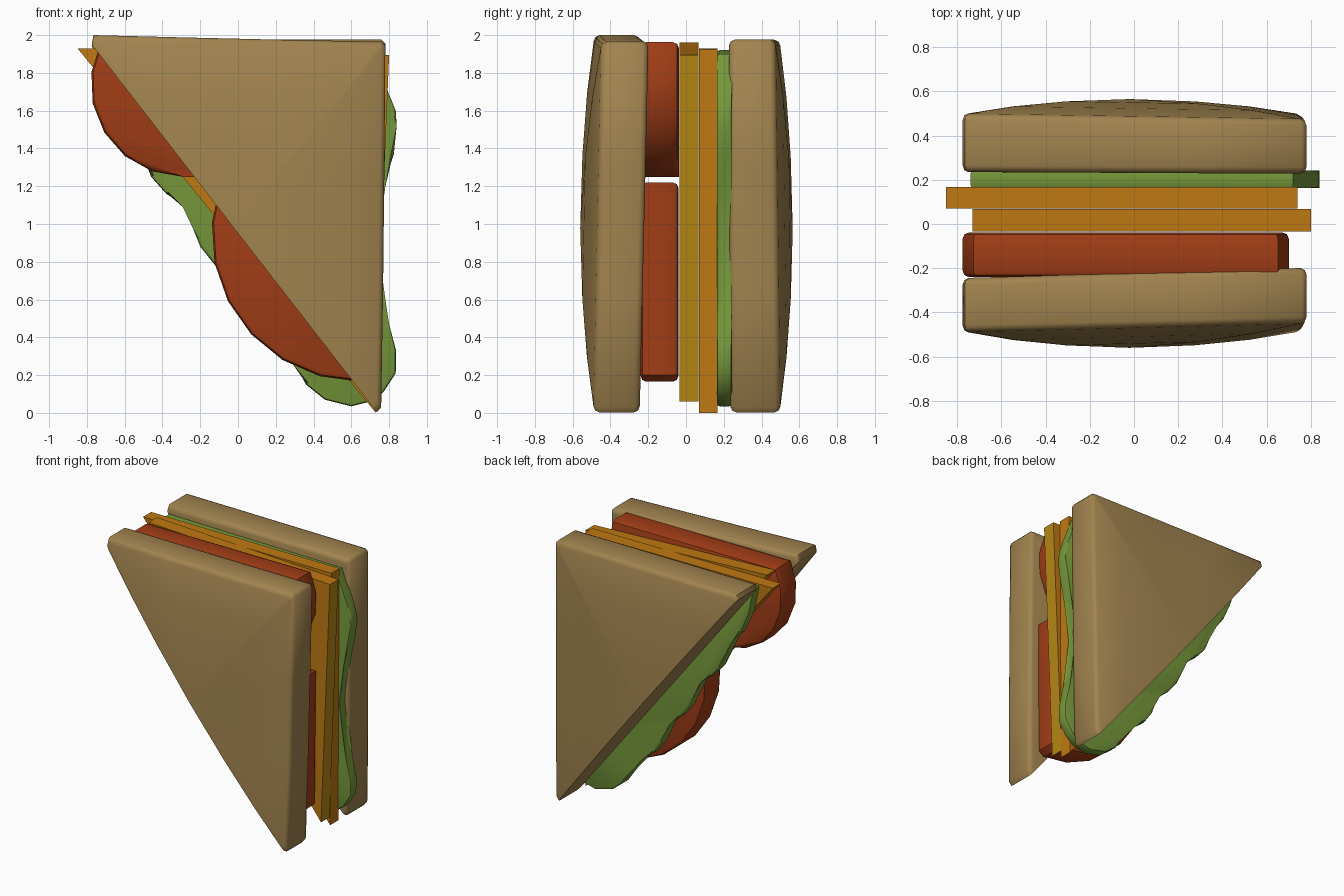
import bpy, bmesh, math

if "Cube" in bpy.data.objects:
    bpy.data.objects.remove(bpy.data.objects["Cube"])


def material(name, rgb):
    m = bpy.data.materials.new(name)
    m.diffuse_color = (*rgb, 1)
    m.use_nodes = True
    m.node_tree.nodes["Principled BSDF"].inputs["Base Color"].default_value = m.diffuse_color
    return m


BREAD = material("bread tan", (0.36, 0.23, 0.078))
TOMATO = material("tomato red", (0.36, 0.047, 0.008))
CHEESE = material("cheese orange", (0.52, 0.19, 0.006))
CHEESE_SIDE = material("cheese yellow", (0.46, 0.24, 0.007))
LETTUCE = material("lettuce green", (0.18, 0.31, 0.043))


def finish(name, bm, mat, angle):
    bmesh.ops.recalc_face_normals(bm, faces=bm.faces)
    me = bpy.data.meshes.new(name)
    bm.to_mesh(me)
    bm.free()
    me.materials.append(mat)
    ob = bpy.data.objects.new(name, me)
    bpy.context.collection.objects.link(ob)
    if angle:
        bpy.ops.object.select_all(action='DESELECT')
        ob.select_set(True)
        bpy.context.view_layer.objects.active = ob
        bpy.ops.object.shade_smooth_by_angle(angle=math.radians(angle))
    return ob


def slab(name, pts, y0, y1, mat, bevel=0.0, angle=0):
    """Extrude an x/z outline between two depths."""
    bm = bmesh.new()
    a = [bm.verts.new((x, y0, z)) for x, z in pts]
    b = [bm.verts.new((x, y1, z)) for x, z in pts]
    caps = [bm.faces.new(a), bm.faces.new(b[::-1])]
    n = len(pts)
    for i in range(n):
        j = (i + 1) % n
        bm.faces.new((a[i], b[i], b[j], a[j]))
    if bevel:
        rim = list({e for f in caps for e in f.edges})
        bmesh.ops.bevel(bm, geom=rim, offset=bevel, segments=2,
                        profile=0.5, affect='EDGES')
    return finish(name, bm, mat, angle)


def bread(name, pts, y_in, tilt_in, y_out, tilt_out, dome):
    """Half of a domed square slice; the dome peaks mid-way along the cut."""
    (ax, az), (cx, cz) = pts[0], pts[-1]
    mx, mz = (ax + cx) / 2, (az + cz) / 2
    nx, nz = az - cz, cx - ax
    corner = (0.78 - mx) * nx + (1.96 - mz) * nz

    bm = bmesh.new()
    s = 1 if y_out > y_in else -1

    def ring(t, outer, offset):
        row = []
        for x, z in pts:
            px, pz = mx + (x - mx) * t, mz + (z - mz) * t
            d = ((px - mx) * nx + (pz - mz) * nz) / corner
            y = y_out + tilt_out * d if outer else y_in + tilt_in * d
            row.append(bm.verts.new((px, y + s * offset, pz)))
        return row

    rings = [ring(0.968, False, 0), ring(0.99, False, 0.009),
             ring(1, False, 0.03), ring(1, True, -0.03),
             ring(0.99, True, -0.009), ring(0.968, True, 0)]
    rings += [ring(t, True, dome * (1 - t ** 1.9)) for t in (0.7, 0.38)]
    peak = bm.verts.new((mx, y_out + s * dome, mz))
    for r, q in zip(rings, rings[1:]):
        for i in range(len(pts) - 1):
            bm.faces.new((r[i], r[i + 1], q[i + 1], q[i]))
    last = rings[-1]
    for i in range(len(pts) - 1):
        bm.faces.new((last[i], last[i + 1], peak))
    bm.faces.new(rings[0])
    bm.faces.new([r[0] for r in rings] + [peak] + [r[-1] for r in rings[::-1]])
    return finish(name, bm, BREAD, 50)


def arc(cx, cz, r, a0, a1, n):
    return [(cx + r * math.cos(math.radians(a0 + (a1 - a0) * i / n)),
             cz + r * math.sin(math.radians(a0 + (a1 - a0) * i / n)))
            for i in range(n + 1)]


# Bread slices
bread("front_bread",
      [(-0.775, 1.95), (-0.765, 2.0), (-0.3, 1.988), (0.25, 1.975), (0.76, 1.965),
       (0.78, 1.945), (0.775, 1.3), (0.768, 0.65), (0.758, 0.03), (0.735, 0.003)],
      -0.245, 0.047, -0.49, 0.04, 0.07)
bread("back_bread",
      [(-0.775, 1.94), (-0.765, 1.975), (-0.3, 1.976), (0.25, 1.976), (0.76, 1.976),
       (0.78, 1.955), (0.775, 1.3), (0.768, 0.65), (0.758, 0.03), (0.735, 0.003)],
      0.235, -0.008, 0.50, -0.025, 0.065)

# Tomato pieces
slab("upper_tomato",
     arc(-0.29, 1.74, 0.49, 153, 270, 6) + arc(0.215, 1.74, 0.49, 270, 387, 6),
     -0.24, -0.038, TOMATO, 0.03, 40)
slab("lower_tomato",
     arc(0.645, 0.95, 0.785, 160, 270, 7) + [(0.69, 0.2), (0.70, 1.22)],
     -0.24, -0.04, TOMATO, 0.03, 40)

# Cheese slices
front_cheese = slab("front_cheese", [(-0.73, 1.96), (0.80, 1.895), (0.725, 0.06)],
                    -0.035, 0.067, CHEESE)
front_cheese.data.materials.append(CHEESE_SIDE)
for f in front_cheese.data.polygons:
    if f.normal.x > 0.8:
        f.material_index = 1
slab("back_cheese", [(-0.85, 1.93), (0.74, 1.925), (0.73, 0.0)],
     0.069, 0.167, CHEESE)

# Wavy lettuce leaf
slab("lettuce",
     [(-0.74, 1.92), (-0.70, 1.72), (-0.63, 1.56), (-0.54, 1.47), (-0.46, 1.25),
      (-0.38, 1.16), (-0.28, 1.10), (-0.24, 0.98), (-0.20, 0.88), (-0.12, 0.78),
      (-0.02, 0.71), (0.03, 0.55), (0.10, 0.45), (0.20, 0.39), (0.30, 0.27),
      (0.36, 0.15), (0.46, 0.07), (0.60, 0.035), (0.70, 0.06), (0.77, 0.11),
      (0.835, 0.21), (0.837, 0.33), (0.80, 0.47), (0.765, 0.60), (0.74, 0.9),
      (0.765, 1.2), (0.825, 1.37), (0.84, 1.52), (0.835, 1.6), (0.79, 1.71),
      (0.755, 1.80), (0.72, 1.90)],
     0.163, 0.243, LETTUCE, 0.015, 40)
